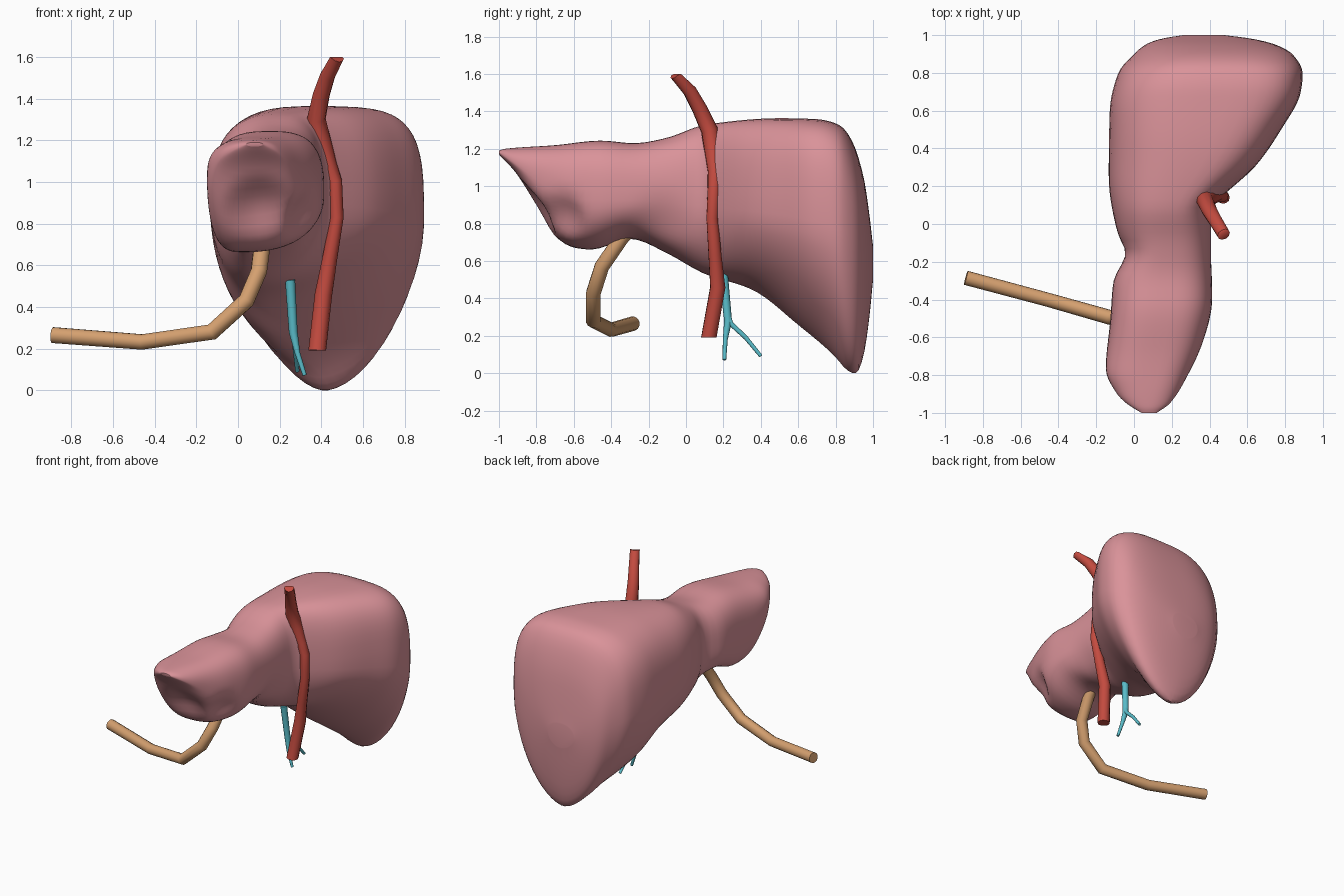
import bpy, bmesh, math
from mathutils import Vector

if "Cube" in bpy.data.objects:
    bpy.data.objects.remove(bpy.data.objects["Cube"])


def material(name, rgb):
    m = bpy.data.materials.new(name)
    m.diffuse_color = (*rgb, 1)
    m.use_nodes = True
    m.node_tree.nodes["Principled BSDF"].inputs["Base Color"].default_value = m.diffuse_color
    return m


def smooth(ob, angle):
    bpy.ops.object.select_all(action='DESELECT')
    ob.select_set(True)
    bpy.context.view_layer.objects.active = ob
    bpy.ops.object.shade_smooth_by_angle(angle=math.radians(angle))


def curve_value(keys, y):
    """Smooth interpolation through (y, value) keys with limited slopes."""
    n = len(keys)
    if y <= keys[0][0]:
        return keys[0][1]
    if y >= keys[-1][0]:
        return keys[-1][1]

    def sec(i):
        return (keys[i + 1][1] - keys[i][1]) / (keys[i + 1][0] - keys[i][0])

    def slope(i):
        if i == 0:
            return sec(0)
        if i == n - 1:
            return sec(n - 2)
        a, b = sec(i - 1), sec(i)
        return 0 if a * b <= 0 else 2 * a * b / (a + b)

    i = max(k for k in range(n - 1) if keys[k][0] <= y)
    h = keys[i + 1][0] - keys[i][0]
    t = (y - keys[i][0]) / h
    return ((2*t**3 - 3*t**2 + 1) * keys[i][1] + (t**3 - 2*t**2 + t) * h * slope(i)
            + (3*t**2 - 2*t**3) * keys[i + 1][1] + (t**3 - t**2) * h * slope(i + 1))


# Liver outlines along y, read from the side and top views
TOP = [(-1, 1.19), (-.97, 1.2), (-.7, 1.22), (-.45, 1.245), (-.28, 1.23), (-.1, 1.26), (.1, 1.33),
       (.5, 1.365), (.7, 1.36), (.82, 1.33), (.88, 1.26), (.95, 1.05), (.98, .85), (1, .68)]
BOTTOM = [(-1, 1.17), (-.9, 1.06), (-.8, .87), (-.7, .73), (-.6, .67), (-.5, .66), (-.3, .72),
          (-.1, .64), (.1, .53), (.35, .45), (.6, .26), (.8, .09), (.86, .02), (.91, 0),
          (.95, .1), (.98, .3), (1, .5)]
LEFT = [(-1, .04), (-.95, -.04), (-.9, -.09), (-.77, -.15), (-.5, -.125), (-.3, -.11),
        (-.15, -.04), (-.06, -.085), (.25, -.135), (.6, -.13), (.8, -.085), (.9, 0),
        (.95, .06), (.98, .14), (1, .26)]
RIGHT = [(-1, .12), (-.95, .19), (-.8, .285), (-.6, .375), (-.4, .415), (-.15, .41), (.08, .41),
         (.2, .53), (.3, .64), (.5, .78), (.7, .885), (.8, .895), (.9, .84), (.95, .75),
         (.98, .63), (1, .48)]
WIDEST = [(-1, 1.18), (-.85, 1.08), (-.6, .95), (-.1, .93), (.3, .88), (.7, .82), (.9, .74), (1, .6)]
TOP_X = [(-1, .08), (-.5, .15), (0, .18), (.4, .34), (.8, .42), (1, .37)]
BOTTOM_X = [(-1, .08), (-.5, .02), (.1, .1), (.5, .14), (.7, .27), (.88, .42), (1, .38)]
# Roundness of each quarter of the cross-section (2 = ellipse)
TOP_LEFT = [(-1, 2), (-.6, 3), (0, 2.6), (.7, 3), (1, 2.2)]
TOP_RIGHT = [(-1, 2), (-.6, 3), (0, 2.8), (.7, 3.9), (.92, 3.2), (1, 2.2)]
BOTTOM_LEFT = [(-1, 2), (-.6, 3), (-.1, 2.4), (.4, 2), (.9, 1.7), (1, 1.9)]
BOTTOM_RIGHT = [(-1, 2), (-.6, 2.4), (-.1, 2.2), (.4, 1.8), (.9, 1.75), (1, 1.9)]
# Soft hollows: centre, radius, push
DENTS = [((.32, -.66, .84), .16, (-.04, .04, .02)),
         ((.10, -.78, .88), .2, (0, .05, .03)),
         ((.42, -.12, .8), .2, (-.03, 0, 0))]


def liver_point(y, a):
    c, s = math.cos(a), math.sin(a)
    zc = curve_value(WIDEST, y)
    up, right = s >= 0, c >= 0
    mx = curve_value(TOP_X if up else BOTTOM_X, y)
    mz = curve_value(TOP if up else BOTTOM, y)
    side = curve_value(RIGHT if right else LEFT, y)
    power = ((TOP_RIGHT if right else TOP_LEFT) if up else (BOTTOM_RIGHT if right else BOTTOM_LEFT))
    p = 2 / curve_value(power, y)
    v = Vector((mx + (side - mx) * abs(c) ** p, y, zc + (mz - zc) * abs(s) ** p))
    for centre, r, push in DENTS:
        d = (v - Vector(centre)).length / r
        if d < 1:
            v += Vector(push) * (1 - d * d) ** 2
    return v


def build_liver(rings=72, sides=56):
    bm = bmesh.new()
    loops = []
    for i in range(rings + 1):
        y = math.sin(math.pi * (i / rings - .5))
        loops.append([bm.verts.new(liver_point(y, math.tau * (k + .5) / sides)) for k in range(sides)])
    for a, b in zip(loops, loops[1:]):
        for k in range(sides):
            j = (k + 1) % sides
            bm.faces.new((a[k], a[j], b[j], b[k]))
    bm.faces.new(loops[0])
    bm.faces.new(loops[-1])
    inner = [v for v in bm.verts if abs(v.co.y) < .985]
    for _ in range(2):
        bmesh.ops.smooth_vert(bm, verts=inner, factor=.4, use_axis_x=True, use_axis_y=False, use_axis_z=True)
    bmesh.ops.recalc_face_normals(bm, faces=bm.faces)
    low = min(v.co.z for v in bm.verts)
    for v in bm.verts:  # rest the lower tip on the ground
        v.co.z -= low * max(0, 1 - v.co.z / .6)
    me = bpy.data.meshes.new("liver")
    bm.to_mesh(me)
    bm.free()
    ob = bpy.data.objects.new("liver", me)
    bpy.context.collection.objects.link(ob)
    me.materials.append(material("liver_pink", (.70, .29, .32)))
    smooth(ob, 50)


def tube(name, paths, mat, resolution=4, z_range=(0, 2)):
    """Capped round tubes through (x, y, z, radius) points, cut level at z_range."""
    cu = bpy.data.curves.new(name, 'CURVE')
    cu.dimensions = '3D'
    cu.bevel_depth = 1
    cu.bevel_resolution = resolution
    cu.use_fill_caps = True
    for pts in paths:
        sp = cu.splines.new('POLY')
        sp.points.add(len(pts) - 1)
        for p, (x, y, z, r) in zip(sp.points, pts):
            p.co = (x, y, z, 1)
            p.radius = r
    cu.materials.append(mat)
    ob = bpy.data.objects.new(name, cu)
    bpy.context.collection.objects.link(ob)
    bpy.ops.object.select_all(action='DESELECT')
    ob.select_set(True)
    bpy.context.view_layer.objects.active = ob
    bpy.ops.object.convert(target='MESH')
    ob = bpy.context.object
    for v in ob.data.vertices:
        v.co.z = min(max(v.co.z, z_range[0]), z_range[1])
    smooth(ob, 48)


build_liver()

# Large vessel running up the groove
tube("main_vein", [[(.38, .122, .185, .043), (.41, .17, .46, .042), (.44, .155, .63, .036),
                    (.475, .14, .83, .032), (.465, .15, 1.0, .035), (.435, .155, 1.08, .04),
                    (.40, .145, 1.19, .048), (.375, .125, 1.3, .046), (.40, .07, 1.42, .041),
                    (.43, .02, 1.51, .037), (.475, -.055, 1.6, .035)]],
     material("vein_red", (.55, .07, .05)), 3, (.19, 1.6))

# Tan duct leaving the underside of the left lobe
tube("tan_duct", [[(.125, -.27, .80, .04), (.12, -.34, .73, .04), (.10, -.45, .57, .04),
                   (.04, -.495, .43, .04), (-.125, -.495, .28, .04), (-.46, -.40, .232, .038),
                   (-.89, -.285, .265, .039)]],
     material("duct_tan", (.66, .35, .16)))

# Forked small vessel under the right lobe
tube("forked_vessel", [[(.25, .20, .53, .024), (.265, .225, .28, .021), (.285, .21, .18, .013), (.32, .205, .072, .010)],
                       [(.265, .222, .31, .018), (.27, .24, .265, .014), (.275, .32, .19, .012), (.285, .40, .092, .010)]],
     material("vessel_cyan", (.10, .50, .58)))
